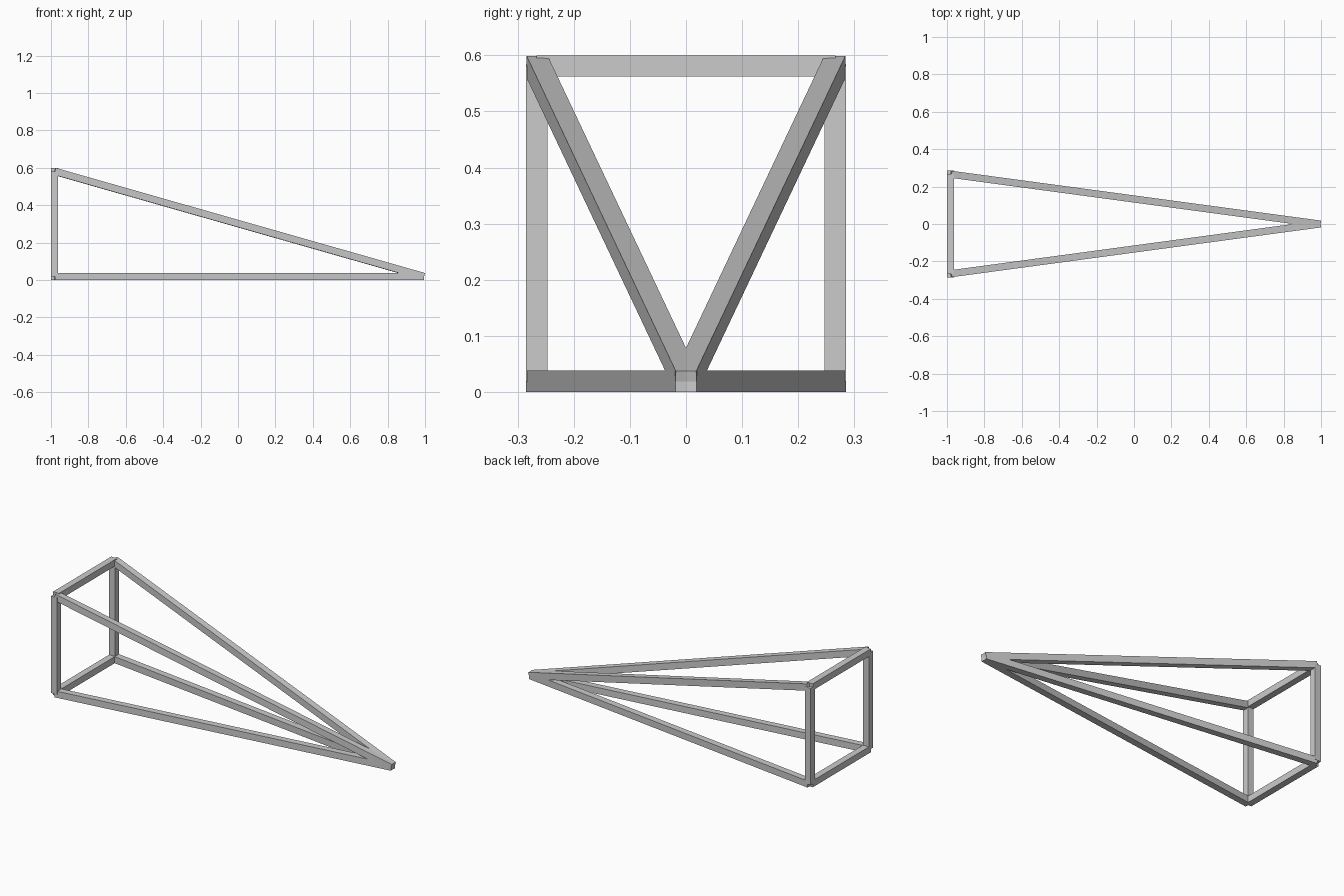
import bpy
from mathutils import Vector, Matrix

if "Cube" in bpy.data.objects:
    bpy.data.objects.remove(bpy.data.objects["Cube"])

T = 0.038                      # bar thickness
X0, X1 = -0.981, 0.9925        # frame plane and apex
Y = 0.266
ZL, ZH = 0.019, 0.581


def bar(name, a, b, up=(0, 0, 1)):
    """Square bar whose ends sit on the two joint centres."""
    a, b = Vector(a), Vector(b)
    d = (b - a).normalized()
    side = Vector(up).cross(d).normalized()
    top = d.cross(side)
    rot = Matrix((d, side, top)).transposed().to_4x4()
    bpy.ops.mesh.primitive_cube_add(size=1)
    ob = bpy.context.object
    ob.name = name
    ob.data.transform(Matrix.Diagonal(((b - a).length, T, T, 1)))
    ob.matrix_world = Matrix.Translation((a + b) / 2) @ rot
    return ob


apex = (X1, 0, ZL)

# horizontal rails of the rectangular end frame
for label, z in (("lower", ZL), ("upper", ZH)):
    bar(label + "_rail", (X0, -Y, z), (X0, Y, z))

for label, y in (("front", -Y), ("back", Y)):
    # upright post
    bar(label + "_post", (X0, y, ZL), (X0, y, ZH), up=(1, 0, 0))
    # long bars converging on the apex
    bar(label + "_lower_strut", (X0, y, ZL), apex)
    bar(label + "_upper_strut", (X0, y, ZH), apex)
